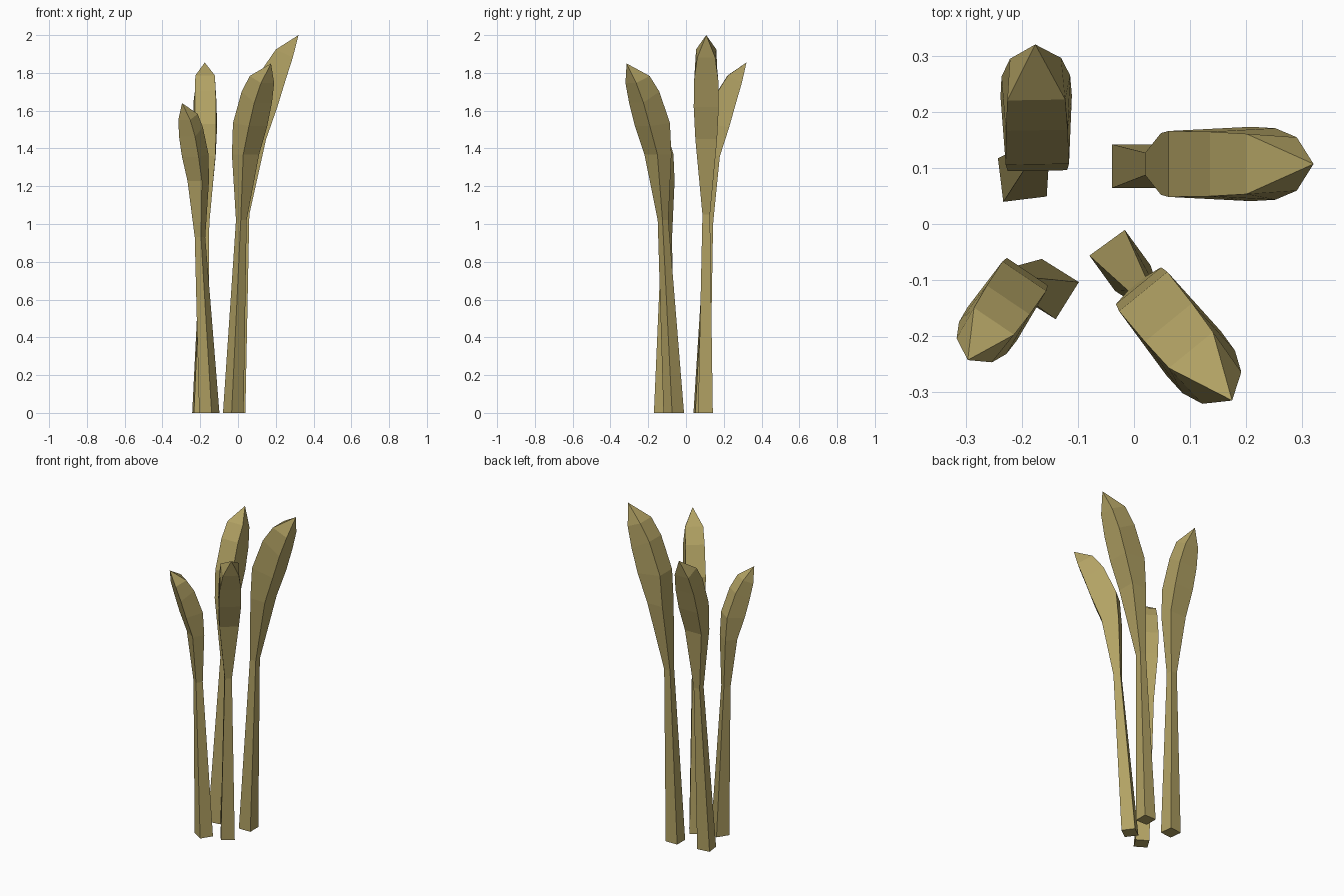
import bpy, bmesh, math
from mathutils import Vector

if "Cube" in bpy.data.objects:
    bpy.data.objects.remove(bpy.data.objects["Cube"])

mat = bpy.data.materials.new("dry_olive_tan")
mat.diffuse_color = (0.445, 0.361, 0.127, 1)
mat.use_nodes = True
mat.node_tree.nodes["Principled BSDF"].inputs["Base Color"].default_value = mat.diffuse_color

# Blade rings: inner (reach, rise, half width), outer (reach, rise, half width)
RINGS = [((0.00, 0.42, 0.44), (0.37, 0.42, 0.46)),
         ((0.05, 0.62, 0.47), (0.59, 0.60, 0.53)),
         ((0.32, 0.82, 0.46), (0.75, 0.75, 0.51)),
         ((0.56, 0.92, 0.43), (0.89, 0.875, 0.38))]


def stalk(name, base, base_deg, origin, deg, neck_u, neck_z, height, reach, width):
    bm = bmesh.new()
    a = math.radians(deg)
    d = Vector((math.cos(a), math.sin(a), 0))
    s = Vector((-d.y, d.x, 0))
    o = Vector((*origin, 0))
    rise = height - neck_z

    def quad(inner, outer):
        pts = []
        for (u, z, w), signs in ((inner, (-1, 1)), (outer, (1, -1))):
            pts += [bm.verts.new(o + d * u + s * w * k + Vector((0, 0, z))) for k in signs]
        return pts

    # square foot
    b = math.radians(base_deg)
    e, f = Vector((math.cos(b), math.sin(b), 0)), Vector((-math.sin(b), math.cos(b), 0))
    foot = Vector((*base, 0))
    rings = [[bm.verts.new(foot + e * i * 0.039 + f * j * 0.039)
              for i, j in ((-1, -1), (-1, 1), (1, 1), (1, -1))]]
    # pinched neck, then the swelling blade
    rings.append(quad((neck_u - 0.02, neck_z, 0.02), (neck_u + 0.02, neck_z, 0.02)))
    for inner, outer in RINGS:
        rings.append(quad(*[(u * reach, neck_z + t * rise, w * width)
                            for u, t, w in (inner, outer)]))
    bm.faces.new(rings[0])
    for lo, hi in zip(rings, rings[1:]):
        for i in range(4):
            j = (i + 1) % 4
            bm.faces.new((lo[i], lo[j], hi[j], hi[i]))
    # pointed tip
    tip = bm.verts.new(o + d * reach + Vector((0, 0, height)))
    for i in range(4):
        bm.faces.new((rings[-1][i], rings[-1][(i + 1) % 4], tip))
    bmesh.ops.recalc_face_normals(bm, faces=bm.faces)
    me = bpy.data.meshes.new(name)
    bm.to_mesh(me)
    bm.free()
    me.materials.append(mat)
    bpy.context.collection.objects.link(bpy.data.objects.new(name, me))


stalk("right_stalk", (0.0, 0.103), 0, (0.048, 0.107), 0, -0.008, 1.05, 2.0, 0.272, 0.125)
stalk("back_stalk", (-0.199, 0.083), 97, (-0.172, 0.095), 91, 0.028, 1.0, 1.855, 0.225, 0.12)
stalk("front_right_stalk", (-0.025, -0.065), -54, (0.008, -0.11), -50.8, 0.015, 1.02, 1.85, 0.264, 0.118)
stalk("front_left_stalk", (-0.152, -0.116), -122, (-0.19, -0.085), -124, 0.02, 0.93, 1.64, 0.19, 0.1)
